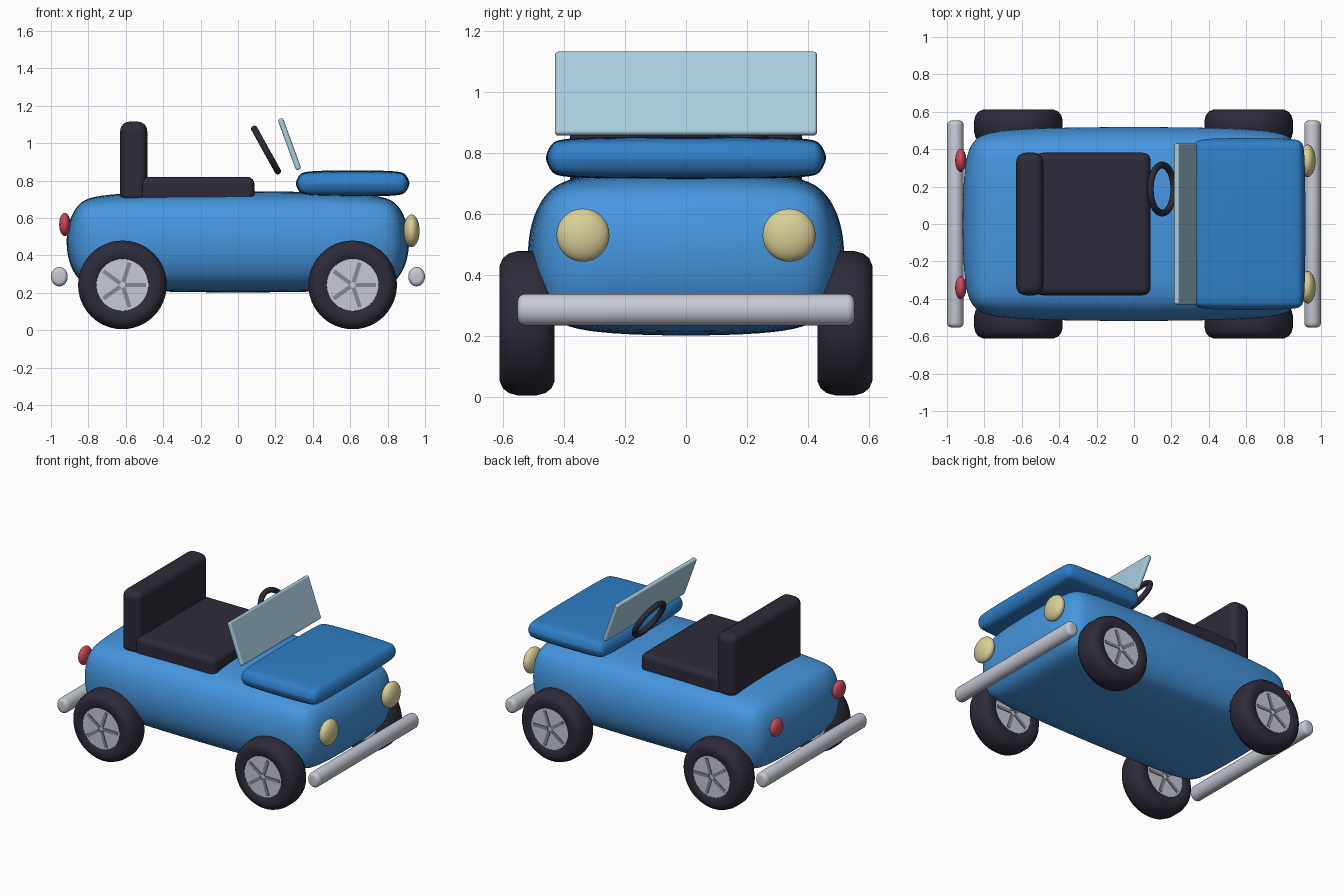
import bpy
import bmesh
from math import radians, pi, cos, sin, tau
from mathutils import Matrix, Vector

default = bpy.data.objects.get("Cube")
if default:
    bpy.data.objects.remove(default, do_unlink=True)


def material(name, rgb, roughness=0.5):
    m = bpy.data.materials.new(name)
    m.use_nodes = True
    color = (*rgb, 1)
    m.diffuse_color = color
    bsdf = m.node_tree.nodes["Principled BSDF"]
    bsdf.inputs["Base Color"].default_value = color
    bsdf.inputs["Roughness"].default_value = roughness
    return m


body_blue = material("body blue", (0.06, 0.305, 0.74))
hood_blue = material("hood blue", (0.028, 0.215, 0.58))
dark = material("dark rubber", (0.026, 0.024, 0.042))
silver = material("silver", (0.57, 0.59, 0.67))
spoke_grey = material("spoke grey", (0.24, 0.25, 0.31))
glass = material("pale glass", (0.40, 0.62, 0.74))
lamp_yellow = material("lamp yellow", (0.70, 0.63, 0.31))
lamp_red = material("lamp red", (0.62, 0.07, 0.115))


def finish(name, bm, mat, loc=(0, 0, 0), rot=(0, 0, 0), sharp=None):
    """Turn a bmesh into a smooth shaded object; sharp is an edge angle in degrees."""
    bmesh.ops.recalc_face_normals(bm, faces=bm.faces)
    mesh = bpy.data.meshes.new(name)
    bm.to_mesh(mesh)
    bm.free()
    mesh.materials.append(mat)
    mesh.shade_smooth()
    if sharp:
        mesh.set_sharp_from_angle(angle=radians(sharp))
    ob = bpy.data.objects.new(name, mesh)
    ob.location, ob.rotation_euler = loc, rot
    bpy.context.scene.collection.objects.link(ob)
    return ob


def rounded_box(name, mat, loc, size, radius, soft=False, segments=4, rot=(0, 0, 0)):
    """Bevelled box; soft boxes are also subdivided so their faces swell."""
    bm = bmesh.new()
    bmesh.ops.create_cube(bm, size=1, matrix=Matrix.Diagonal((*size, 1)))
    ob = finish(name, bm, mat, loc, rot)
    bevel = ob.modifiers.new("round", 'BEVEL')
    bevel.width = radius
    bevel.segments = 2 if soft else segments
    bevel.harden_normals = not soft
    if soft:
        sub = ob.modifiers.new("soften", 'SUBSURF')
        sub.levels = sub.render_levels = 3
    return ob


def span(low, high):
    """Centre and size of a box from its two corners."""
    a, b = Vector(low), Vector(high)
    return (a + b) / 2, b - a


def lamp(name, mat, loc, depth, radius):
    bm = bmesh.new()
    bmesh.ops.create_uvsphere(bm, u_segments=32, v_segments=16, radius=1,
                              matrix=Matrix.Diagonal((depth, radius, radius, 1)))
    finish(name, bm, mat, loc)


def tyre(name, loc):
    half = [(0.13, 0.075), (0.145, 0.088), (0.19, 0.09),
            (0.213, 0.08), (0.229, 0.06), (0.237, 0.03)]
    profile = half + [(r, -y) for r, y in reversed(half)]
    bm = bmesh.new()
    verts = [bm.verts.new((0, y, r)) for r, y in profile]
    edges = [bm.edges.new((verts[i - 1], verts[i])) for i in range(len(verts))]
    bmesh.ops.spin(bm, geom=verts + edges, cent=(0, 0, 0), axis=(0, 1, 0),
                   angle=tau, steps=48)
    bmesh.ops.remove_doubles(bm, verts=bm.verts, dist=0.0005)
    finish(name, bm, dark, loc, sharp=50)


def hub(name, loc):
    bm = bmesh.new()
    bmesh.ops.create_cone(bm, cap_ends=True, segments=48, radius1=0.139, radius2=0.139,
                          depth=0.168, matrix=Matrix.Rotation(pi / 2, 4, 'X'))
    finish(name, bm, silver, loc, sharp=40)


def spokes(name, loc):
    # five bars through the hub, showing on both sides
    bm = bmesh.new()
    for i in range(5):
        turn = Matrix.Rotation(-tau * i / 5, 4, 'Y')
        shape = Matrix.Translation((0.07, 0, 0)) @ Matrix.Diagonal((0.11, 0.178, 0.022, 1))
        bmesh.ops.create_cube(bm, size=1, matrix=turn @ shape)
    finish(name, bm, spoke_grey, loc, sharp=30)


def bumper(name, x):
    bm = bmesh.new()
    bmesh.ops.create_cone(bm, cap_ends=True, segments=32, radius1=0.052, radius2=0.052,
                          depth=1.106, matrix=Matrix.Rotation(pi / 2, 4, 'X'))
    rims = [e for e in bm.edges if any(len(f.verts) > 4 for f in e.link_faces)]
    bmesh.ops.bevel(bm, geom=rims, offset=0.025, segments=4, profile=0.5, affect='EDGES')
    bmesh.ops.scale(bm, vec=(0.86, 1, 1), verts=bm.verts)
    finish(name, bm, silver, (x, 0, 0.286), sharp=40)


# Body and hood
rounded_box("body", body_blue, *span((-0.921, -0.523, 0.197), (0.919, 0.523, 0.747)),
            0.2, soft=True)
rounded_box("hood", hood_blue, *span((0.308, -0.461, 0.713), (0.918, 0.461, 0.856)),
            0.065, soft=True)

# Seat
rounded_box("seat_cushion", dark, *span((-0.53, -0.381, 0.68), (0.088, 0.381, 0.82)), 0.04)
rounded_box("seat_back", dark, *span((-0.63, -0.381, 0.68), (-0.485, 0.381, 1.115)), 0.05)

# Windscreen leaning back
rounded_box("windscreen", glass, (0.275, 0, 0.995), (0.03, 0.86, 0.29), 0.012,
            segments=3, rot=(0, radians(-20), 0))

# Steering wheel: a bevelled circle curve on the left
ring = bpy.data.curves.new("steering_wheel", 'CURVE')
ring.dimensions = '3D'
ring.bevel_depth = 0.018
ring.bevel_resolution = 3
loop = ring.splines.new('POLY')
loop.points.add(39)
for i, p in enumerate(loop.points):
    a = tau * i / 40
    p.co = (0.129 * cos(a), 0.129 * sin(a), 0, 1)
loop.use_cyclic_u = True
loop.use_smooth = True
ring.materials.append(dark)
wheel = bpy.data.objects.new("steering_wheel", ring)
wheel.location = (0.15, 0.187, 0.963)
wheel.rotation_euler = (0, radians(61), 0)
bpy.context.scene.collection.objects.link(wheel)

# Bumpers
bumper("front_bumper", 0.955)
bumper("rear_bumper", -0.955)

# Lamps and wheels on both sides
for side, y in (("left", 1), ("right", -1)):
    lamp("headlight_" + side, lamp_yellow, (0.928, 0.338 * y, 0.531), 0.043, 0.087)
    lamp("tail_light_" + side, lamp_red, (-0.926, 0.34 * y, 0.565), 0.03, 0.062)
    for end, x in (("front", 0.613), ("rear", -0.618)):
        centre = (x, 0.521 * y, 0.242)
        tyre(f"{end}_tyre_{side}", centre)
        hub(f"{end}_hub_{side}", centre)
        spokes(f"{end}_spokes_{side}", centre)
